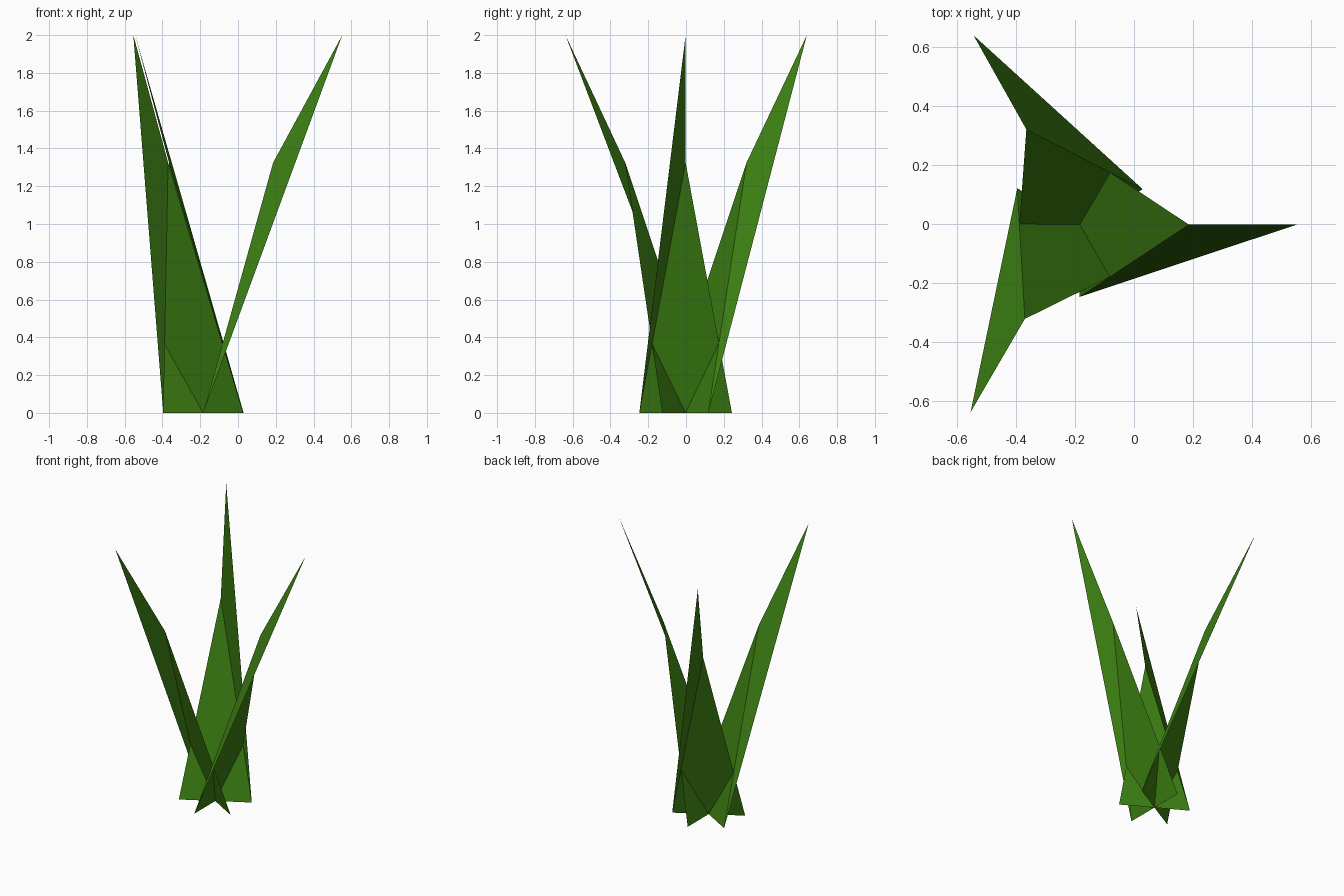
import bpy
import bmesh
import math
from mathutils import Matrix, Vector

# Remove the default cube
cube = bpy.data.objects.get("Cube")
if cube:
    bpy.data.objects.remove(cube, do_unlink=True)

# Single leaf colour
green = bpy.data.materials.new("leaf_green")
green.use_nodes = True
colour = (0.045, 0.21, 0.006, 1.0)
green.diffuse_color = colour
green.node_tree.nodes["Principled BSDF"].inputs["Base Color"].default_value = colour

CENTRE = Vector((-0.184, -0.002, 0))   # point where the blades cross
HALF_WIDTH = 0.245                     # half width of a blade at the ground


def make_blade(name, angle):
    """A flat leaning triangle with a folded tip sharing its right edge."""
    bm = bmesh.new()
    base_l = bm.verts.new((0, HALF_WIDTH, 0))
    base_r = bm.verts.new((0, -HALF_WIDTH, 0))
    fold = bm.verts.new((0.37, 0, 1.325))
    tip = bm.verts.new((0.736, 0, 2))
    bm.faces.new((base_l, base_r, fold))
    bm.faces.new((base_r, tip, fold))
    turn = Matrix.Rotation(math.radians(angle), 4, "Z")
    bm.transform(Matrix.Translation(CENTRE) @ turn)
    mesh = bpy.data.meshes.new(name)
    bm.to_mesh(mesh)
    bm.free()
    mesh.materials.append(green)
    blade = bpy.data.objects.new(name, mesh)
    bpy.context.collection.objects.link(blade)


# Three blades fanned around the centre
for blade_name, degrees in (("left_blade", 0),
                            ("back_blade", 119.3),
                            ("front_blade", 239.8)):
    make_blade(blade_name, degrees)
